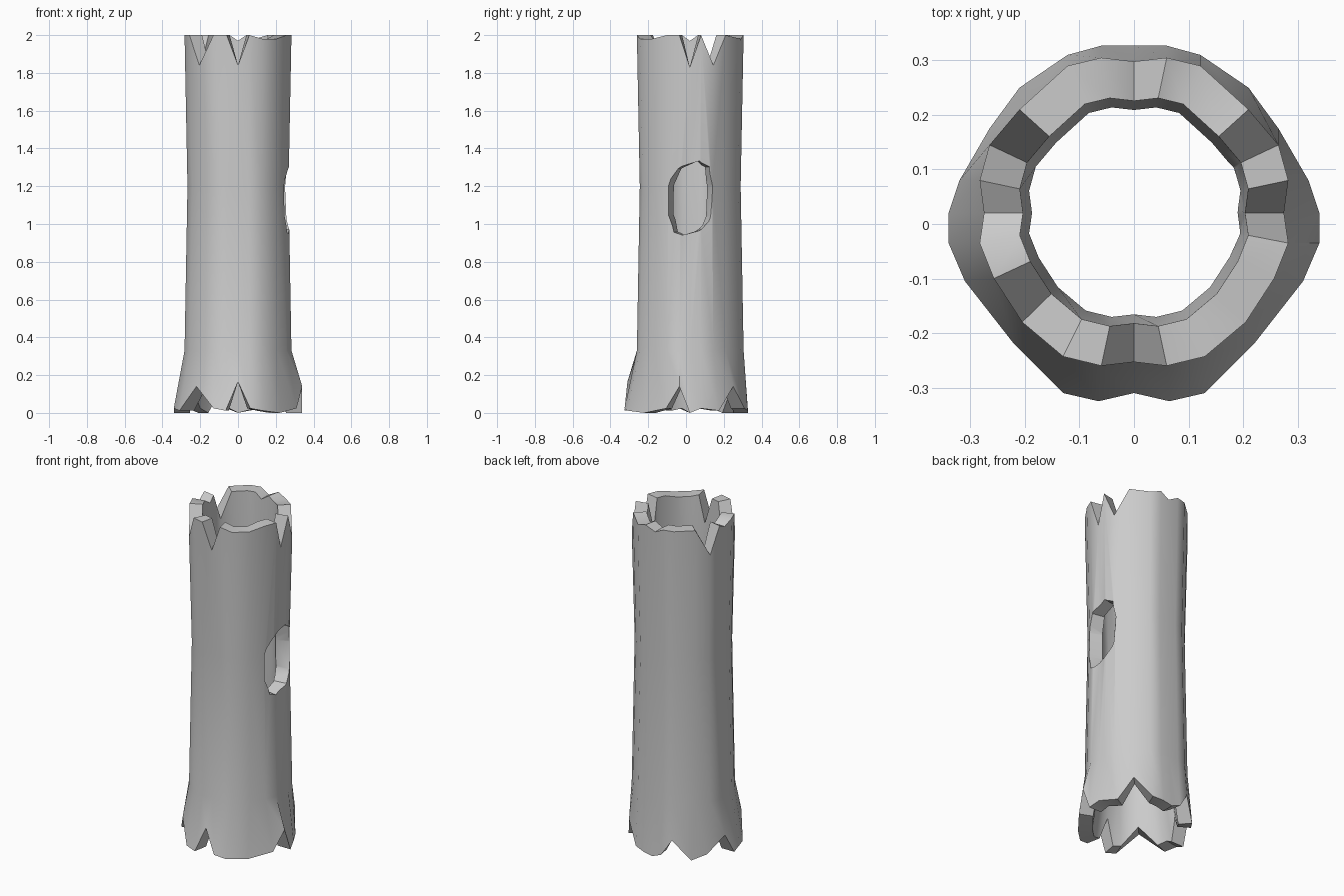
import bpy, bmesh

if "Cube" in bpy.data.objects:
    bpy.data.objects.remove(bpy.data.objects["Cube"])

# Right half of the ring outlines, from the back (x = 0) round to the front
TOP = [(0, .298), (.06, .305), (.122, .29), (.21, .21), (.265, .145), (.283, .08),
       (.275, .02), (.283, -.035), (.257, -.1), (.205, -.18), (.13, -.243), (.06, -.26), (0, -.253)]
BOTTOM = [(0, .327), (.06, .327), (.122, .31), (.21, .25), (.265, .175), (.32, .08),
          (.34, .02), (.34, -.035), (.31, -.105), (.22, -.22), (.13, -.31), (.065, -.325), (0, -.31)]
# Broken notches: ring index -> height
TOP_NOTCH = {4: 1.84, 6: 1.83, 12: 1.84, 15: 1.84, 20: 1.84, 0: 1.97, 2: 1.98, 10: 1.98, 18: 1.97, 9: 1.98}
LOW_NOTCH = {3: .14, 7: .14, 12: .165, 15: .14, 19: .12, 22: .12}
CY = .02


def ring(half, scale=1.0):
    full = half + [(-x, y) for x, y in half[-2:0:-1]]
    return [(x * scale, CY + (y - CY) * scale) for x, y in full]


def make_object(name, bm):
    bmesh.ops.recalc_face_normals(bm, faces=bm.faces)
    me = bpy.data.meshes.new(name)
    bm.to_mesh(me)
    bm.free()
    ob = bpy.data.objects.new(name, me)
    bpy.context.collection.objects.link(ob)
    return ob


# Hollow log: outer rings upward, then inner rings downward, closed into a loop
bm = bmesh.new()
top_z = [TOP_NOTCH.get(i, 2.0) for i in range(24)]
low_z = [LOW_NOTCH.get(i, .012 * (i % 3)) for i in range(24)]
levels = [(BOTTOM, 1, low_z), (TOP, 1, [.33] * 24), (TOP, .945, [1.2] * 24), (TOP, 1, top_z),
          (TOP, .74, top_z), (TOP, .68, [1.2] * 24), (TOP, .72, [.33] * 24), (BOTTOM, .75, low_z)]
loops = []
for half, s, zs in levels:
    loops.append([bm.verts.new((x, y, z)) for (x, y), z in zip(ring(half, s), zs)])
for k in range(len(loops)):
    a, b = loops[k], loops[(k + 1) % len(loops)]
    for i in range(24):
        j = (i + 1) % 24
        bm.faces.new((a[i], a[j], b[j], b[i]))
log = make_object("hollow_log", bm)

# Knot hole cutter: irregular outline tapering inward through the right wall
HOLE = [(-.1, 1.05), (-.1, 1.2), (-.04, 1.29), (.07, 1.33), (.125, 1.3), (.145, 1.2),
        (.132, 1.04), (.08, .975), (-.02, .945), (-.065, .96)]
bm = bmesh.new()
caps = []
for x, s in ((.34, 1.25), (.12, .55)):
    caps.append([bm.verts.new((x, .025 + (y - .025) * s, 1.14 + (z - 1.14) * (.98 + .04 * s)))
                 for y, z in HOLE])
for c in caps:
    bm.faces.new(c)
for i in range(len(HOLE)):
    j = (i + 1) % len(HOLE)
    bm.faces.new((caps[0][i], caps[0][j], caps[1][j], caps[1][i]))
cutter = make_object("knot_hole_cutter", bm)
cutter.hide_render = True

mod = log.modifiers.new("knot_hole", 'BOOLEAN')
mod.operation = 'DIFFERENCE'
mod.solver = 'EXACT'
mod.object = cutter
bpy.context.view_layer.objects.active = log
log.select_set(True)
bpy.ops.object.modifier_apply(modifier=mod.name)
bpy.data.objects.remove(cutter)

# Smooth bark, sharp broken edges
bpy.ops.object.shade_smooth_by_angle(angle=0.6)
